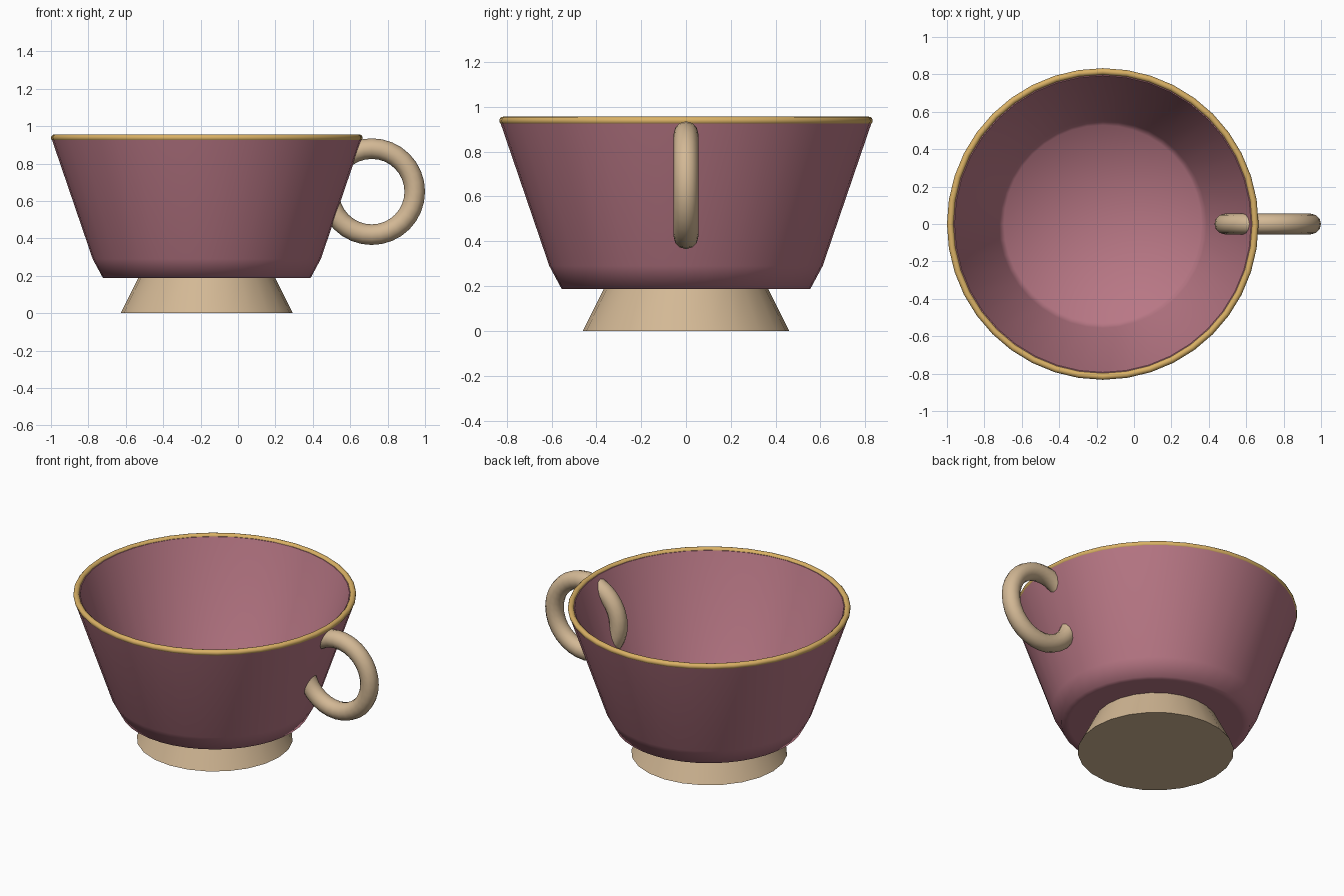
import bpy
import bmesh
import math

if "Cube" in bpy.data.objects:
    bpy.data.objects.remove(bpy.data.objects["Cube"], do_unlink=True)

CUP_X = -0.167


def make_material(name, rgb):
    mat = bpy.data.materials.new(name)
    mat.use_nodes = True
    mat.diffuse_color = (*rgb, 1)
    mat.node_tree.nodes["Principled BSDF"].inputs["Base Color"].default_value = (*rgb, 1)
    return mat


def lathe(name, profile, sides, mat):
    """Revolve a closed (radius, z) profile around the cup axis."""
    bm = bmesh.new()
    verts = [bm.verts.new((r, 0, z)) for r, z in profile]
    edges = [bm.edges.new(pair) for pair in zip(verts, verts[1:])]
    bmesh.ops.spin(bm, geom=verts + edges, cent=(0, 0, 0), axis=(0, 0, 1),
                   angle=math.tau, steps=sides, use_duplicate=False)
    bmesh.ops.remove_doubles(bm, verts=bm.verts, dist=0.0005)
    bmesh.ops.recalc_face_normals(bm, faces=bm.faces)
    mesh = bpy.data.meshes.new(name)
    bm.to_mesh(mesh)
    bm.free()
    obj = bpy.data.objects.new(name, mesh)
    obj.location.x = CUP_X
    bpy.context.collection.objects.link(obj)
    finish(obj, name, mat)


def torus(name, location, rotation, major, minor, sides, mat):
    bpy.ops.mesh.primitive_torus_add(location=location, rotation=rotation,
                                     major_radius=major, minor_radius=minor,
                                     major_segments=sides, minor_segments=12)
    finish(bpy.context.object, name, mat)


def finish(obj, name, mat):
    obj.name = name
    obj.data.materials.append(mat)
    bpy.ops.object.select_all(action="DESELECT")
    obj.select_set(True)
    bpy.context.view_layer.objects.active = obj
    bpy.ops.object.shade_smooth_by_angle(angle=math.radians(62))


rose = make_material("dusty rose", (0.48, 0.185, 0.235))
cream = make_material("warm cream", (0.65, 0.48, 0.30))
gold = make_material("soft gold", (0.70, 0.44, 0.13))

# Thick-walled bowl: underside, outer wall, lip, inner wall, floor
lathe("bowl", [(0, 0.188), (0.51, 0.188), (0.555, 0.188), (0.61, 0.29),
               (0.831, 0.937), (0.793, 0.942),
               (0.556, 0.27), (0.528, 0.225), (0, 0.225)], 40, rose)

# Flared foot, closed at both ends
lathe("foot", [(0, 0), (0.46, 0), (0.365, 0.19), (0, 0.19)], 24, cream)

# Gilded lip
torus("rim", (CUP_X, 0, 0.938), (0, 0, 0), 0.815, 0.018, 40, gold)

# Ring handle, passing through the wall
torus("handle", (0.715, 0, 0.65), (math.pi / 2, 0, 0), 0.23, 0.055, 32, cream)
